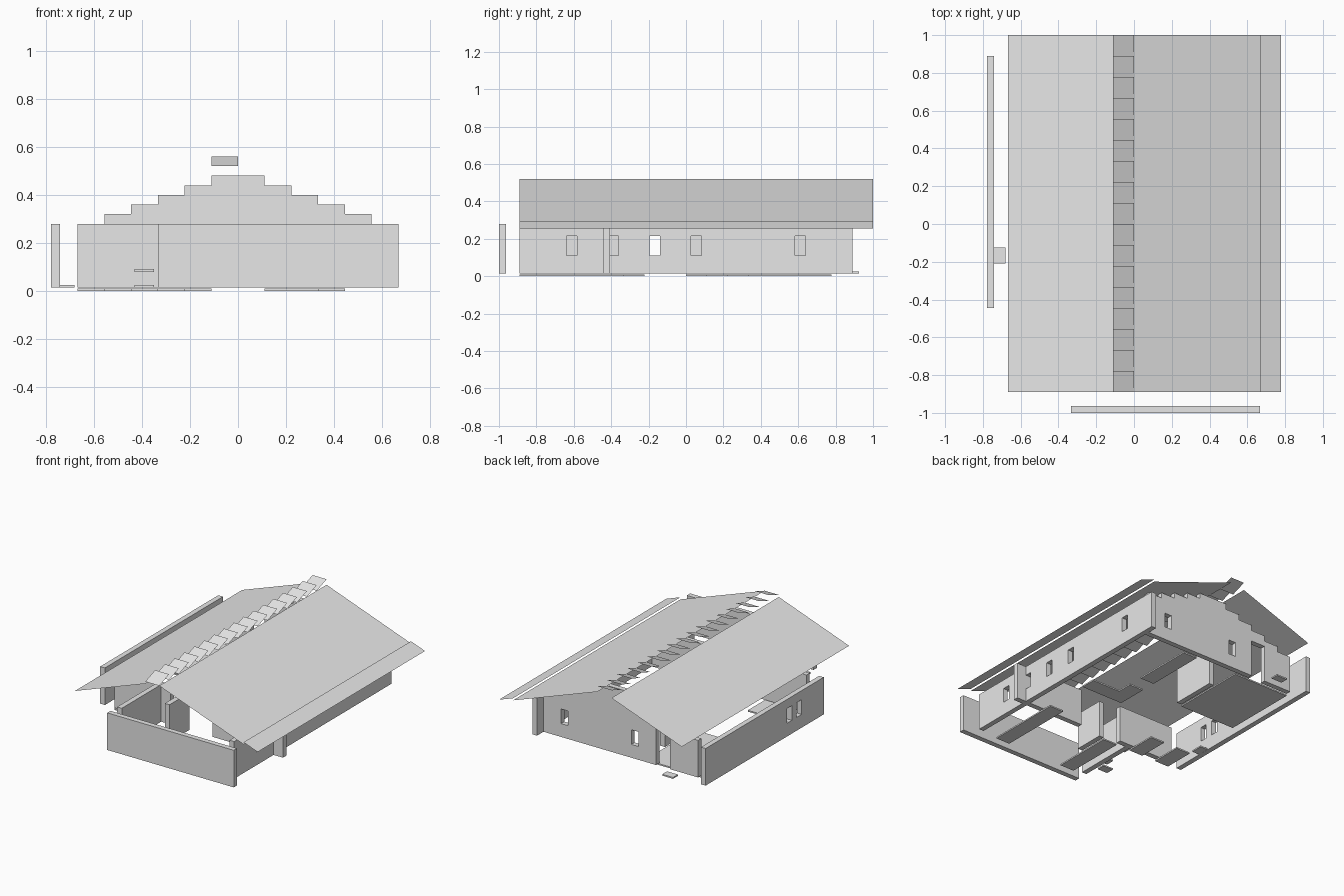
import bpy, bmesh
from mathutils import Vector

if "Cube" in bpy.data.objects:
    bpy.data.objects.remove(bpy.data.objects["Cube"])

GREY = (0.8, 0.8, 0.8, 1)
mat = bpy.data.materials.new("light_grey")
mat.use_nodes = True
mat.diffuse_color = GREY
mat.node_tree.nodes["Principled BSDF"].inputs["Base Color"].default_value = GREY

U = 1 / 9            # grid cell
T = U / 3            # wall thickness
BASE, TOP = 0.015, 0.28
SILL, HEAD = 0.11, 0.215


def finish(name, bm):
    me = bpy.data.meshes.new(name)
    bm.to_mesh(me)
    bm.free()
    me.materials.append(mat)
    ob = bpy.data.objects.new(name, me)
    bpy.context.collection.objects.link(ob)
    return ob


def add_box(bm, lo, hi):
    lo, hi = Vector(lo), Vector(hi)
    geom = bmesh.ops.create_cube(bm, size=1)
    for v in geom["verts"]:
        v.co = (lo + hi) / 2 + v.co * (hi - lo)


def box(name, lo, hi):
    bm = bmesh.new()
    add_box(bm, lo, hi)
    return finish(name, bm)


def sheet(name, quads):
    bm = bmesh.new()
    for q in quads:
        bm.faces.new([bm.verts.new(p) for p in q])
    return finish(name, bm)


def wall(name, axis, pos, start, end, windows=(), door=None, steps=0):
    """Wall along an axis, with openings and an optional stepped gable top."""
    bm = bmesh.new()

    def piece(a, b, z0, z1):
        if axis == "x":
            add_box(bm, (a, pos, z0), (b, pos + T, z1))
        else:
            add_box(bm, (pos, a, z0), (pos + T, b, z1))

    holes = [(w - U / 4, w + U / 4, SILL, HEAD) for w in windows]
    if door:
        holes.append((door[0], door[1], BASE, TOP))
    at = start
    for a, b, z0, z1 in sorted(holes):
        piece(at, a, BASE, TOP)
        if z0 > BASE:
            piece(a, b, BASE, z0)
        if z1 < TOP:
            piece(a, b, z1, TOP)
        at = b
    piece(at, end, BASE, TOP)
    for i in range(steps):
        half = (steps - i) * U
        piece(-half, half, TOP + i * 0.04, TOP + (i + 1) * 0.04)
    return finish(name, bm)


# Outer walls
wall("front_wall", "x", -9 * U, -3 * U, 6 * U)
wall("left_side_wall", "y", -7 * U, -4 * U, 8 * U, windows=(-1.5 * U, -0.5 * U))
wall("right_side_wall", "y", 5 * U, -8 * U, 8 * U,
     windows=[k * U for k in (-5.5, -3.5, -1.5, 0.5, 5.5)])
wall("back_gable", "x", 7 * U, -6 * U, 5 * U, windows=(-1.5 * U, 3.5 * U),
     door=(-4 * U, -3 * U), steps=5)

# Inner walls
wall("cross_wall_right", "x", -4 * U, U, 6 * U)
wall("cross_wall_left", "x", -4 * U, -6 * U, -2 * U)
wall("entry_wall", "y", -3 * U, -8 * U, -4 * U)
wall("hall_wall", "y", -U, -6 * U, -4 * U)
wall("room_side_wall", "y", -2 * U, 2 * U, 5 * U)

# Floor plates, in grid cells: x0, x1, y0, y1
floors = {
    "room_floor": (-6, -2, 2, 7),
    "right_floor_strip": (3, 4, -8, -3),
    "hall_floor_strip": (-2, -1, -8, -4),
    "back_floor_strip": (1, 2, 3, 7),
    "middle_floor": (1, 4, 0, 1),
    "middle_floor_end": (1, 2, 1, 2),
    "small_floor_inner": (-4, -3, -4, -2),
    "small_floor_outer": (-6, -5, -4, -2),
}
for name, (x0, x1, y0, y1) in floors.items():
    box(name, (x0 * U, y0 * U, 0), (x1 * U, y1 * U, 0.01))

# Door steps and a small shelf
box("left_step", (-0.74, -0.21, BASE), (-0.68, -0.125, 0.025))
box("back_step", (-0.545, 0.87, BASE), (-0.46, 0.925, 0.025))
box("front_step", (-0.43, -0.79, BASE), (-0.35, -0.73, 0.025))
box("front_shelf", (-0.43, -0.79, 0.08), (-0.35, -0.73, 0.092))


# Roof sheets
def slope(name, xa, za, xb, zb):
    y0, y1 = -8 * U, 9 * U
    sheet(name, [[(xa, y0, za), (xb, y0, zb), (xb, y1, zb), (xa, y1, za)]])


slope("roof_left", -6 * U, 0.305, -U, 0.505)
slope("roof_right", 0, 0.52, 6 * U, 0.28)
slope("roof_right_eave", 6 * U, 0.295, 7 * U, 0.255)

# Louvred ridge slats
sheet("ridge_slats", [
    [(-U, k * U, 0.52), (0, k * U, 0.52),
     (0, (k + 1) * U, 0.56), (-U, (k + 1) * U, 0.56)]
    for k in range(-8, 9)])
